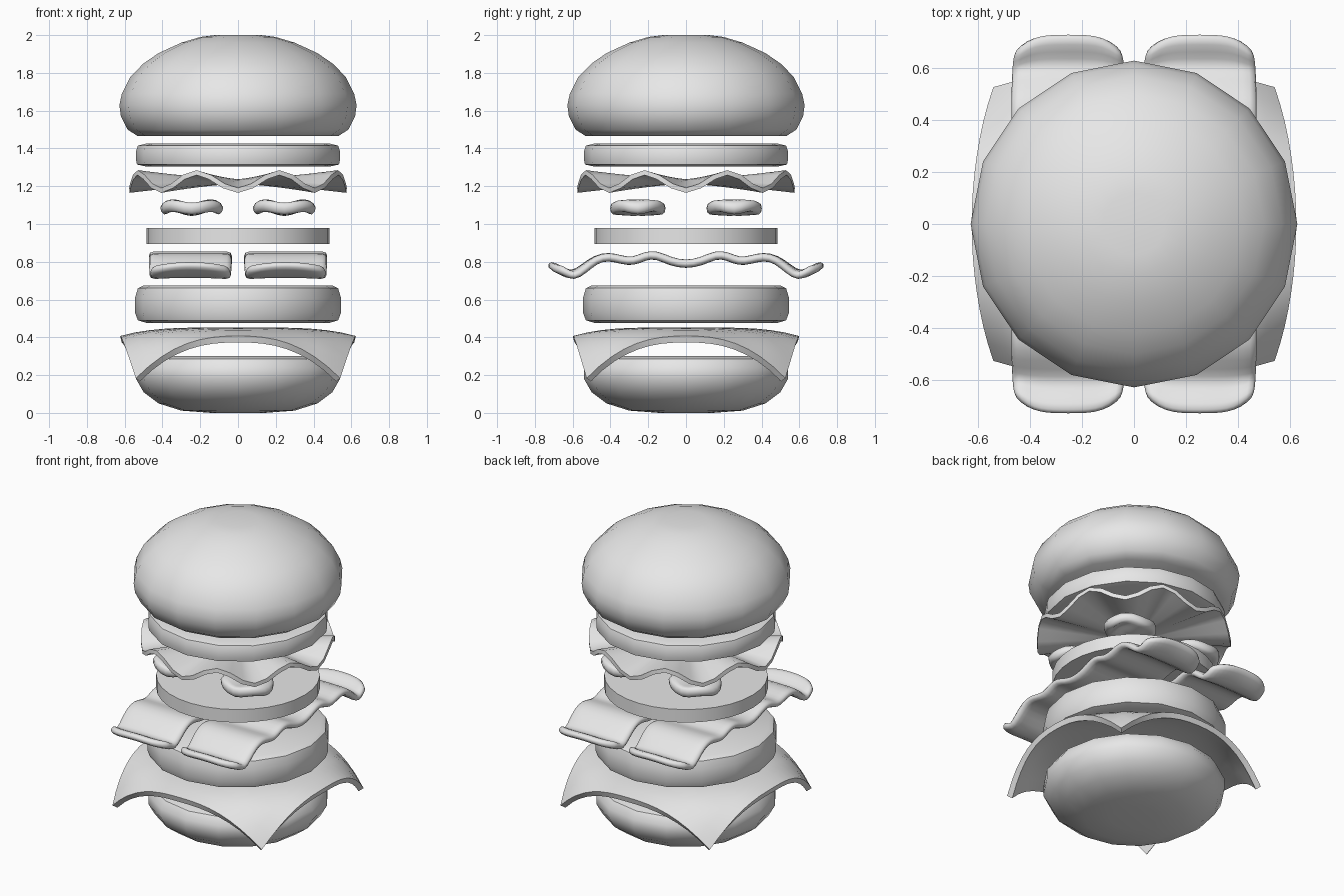
import bpy
import bmesh
import math

old = bpy.data.objects.get("Cube")
if old:
    bpy.data.objects.remove(old, do_unlink=True)

GREY = (0.8, 0.8, 0.8, 1.0)
mat = bpy.data.materials.new("plain_grey")
mat.use_nodes = True
mat.diffuse_color = GREY
mat.node_tree.nodes["Principled BSDF"].inputs["Base Color"].default_value = GREY


def finish(name, bm, thickness=0.0, subdivide=0, angle=40):
    """Turn a bmesh into a finished, smooth shaded object."""
    bmesh.ops.remove_doubles(bm, verts=bm.verts, dist=0.0001)
    bmesh.ops.recalc_face_normals(bm, faces=bm.faces)
    me = bpy.data.meshes.new(name)
    bm.to_mesh(me)
    bm.free()
    obj = bpy.data.objects.new(name, me)
    bpy.context.collection.objects.link(obj)
    if thickness:
        mod = obj.modifiers.new("thickness", 'SOLIDIFY')
        mod.thickness = thickness
        mod.offset = 0
    if subdivide:
        mod = obj.modifiers.new("rounding", 'SUBSURF')
        mod.levels = mod.render_levels = subdivide
    if obj.modifiers:
        deps = bpy.context.evaluated_depsgraph_get()
        me = bpy.data.meshes.new_from_object(obj.evaluated_get(deps))
        obj.modifiers.clear()
        obj.data = me
        me.name = name
    me.materials.clear()
    me.materials.append(mat)
    me.polygons.foreach_set("use_smooth", [True] * len(me.polygons))
    me.set_sharp_from_angle(angle=math.radians(angle))
    return obj


def lathe(name, profile, sides=16):
    """Spin a (radius, height) profile, with its ends closed on the axis."""
    bm = bmesh.new()
    points = [(0, profile[0][1])] + profile + [(0, profile[-1][1])]
    verts = [bm.verts.new((r, 0, z)) for r, z in points]
    edges = [bm.edges.new(pair) for pair in zip(verts, verts[1:])]
    bmesh.ops.spin(bm, geom=verts + edges, cent=(0, 0, 0), axis=(0, 0, 1),
                   angle=math.tau, steps=sides, use_merge=True)
    return finish(name, bm)


def sheet(name, cols, rows, place, **options):
    """Grid of faces; place(s, t) maps the unit square to a position."""
    bm = bmesh.new()
    grid = [[bm.verts.new(place(i / cols, j / rows)) for i in range(cols + 1)]
            for j in range(rows + 1)]
    for a, b in zip(grid, grid[1:]):
        for i in range(cols):
            bm.faces.new((a[i], a[i + 1], b[i + 1], b[i]))
    return finish(name, bm, **options)


# Buns, patty and round slices
lathe("bottom_bun", [(0.14, 0), (0.3, 0.012), (0.42, 0.05), (0.5, 0.11),
                     (0.54, 0.18), (0.54, 0.24), (0.51, 0.285), (0.45, 0.3)])
lathe("patty", [(0.48, 0.475), (0.53, 0.49), (0.545, 0.53), (0.545, 0.61),
                (0.53, 0.66), (0.5, 0.675)])
lathe("round_slice", [(0.485, 0.895), (0.485, 0.98)], sides=32)
lathe("upper_slice", [(0.49, 1.305), (0.535, 1.315), (0.54, 1.34), (0.54, 1.385),
                      (0.53, 1.415), (0.49, 1.425)])
lathe("top_bun", [(0.53, 1.465), (0.585, 1.5), (0.62, 1.57), (0.628, 1.63),
                  (0.615, 1.69), (0.57, 1.78), (0.5, 1.85), (0.42, 1.905),
                  (0.3, 1.96), (0.2, 1.99), (0.12, 2.0)])


# Square cheese with drooping corners
def cheese(s, t):
    u, v = 2 * s - 1, 2 * t - 1
    droop = 0.045 * max(abs(u), abs(v)) ** 4 + 0.215 * abs(u * v) ** 2.5
    return (u * (0.62 - 0.09 * v * v), v * (0.595 - 0.08 * u * u), 0.435 - droop)


sheet("cheese", 16, 16, cheese, thickness=0.035)


# Two wavy bacon strips
WAVE = [(0, 0.785), (0.08, 0.8), (0.16, 0.84), (0.22, 0.83), (0.28, 0.8),
        (0.34, 0.81), (0.41, 0.83), (0.48, 0.815), (0.55, 0.76),
        (0.61, 0.725), (0.67, 0.76), (0.73, 0.79)]
STEPS = len(WAVE) - 1


def bacon(center):
    def place(s, t):
        u = 2 * s - 1
        k = round(t * 2 * STEPS) - STEPS
        y, z = WAVE[abs(k)]
        end = (y / 0.73) ** 6
        y -= 0.07 * end * u ** 4
        z -= 0.025 * end * u * u
        return (center + 0.222 * u * (1 - 0.06 * end), math.copysign(y, k), z)
    return place


for side, sign in (("left", 1), ("right", -1)):
    sheet(side + "_bacon", 8, 2 * STEPS, bacon(sign * 0.2525),
          thickness=0.045, subdivide=1, angle=60)


# Four curved pickle slices
def pickle(cx, cy):
    def place(s, t):
        a = s * math.tau
        x = t * math.cos(a)
        y = t * math.sin(a)
        return (cx + 0.17 * x, cy + 0.155 * y,
                1.075 + 0.14 * x * x - 0.165 * x ** 4)
    return place


for end, ysign in (("front", -1), ("back", 1)):
    for side, xsign in (("left", 1), ("right", -1)):
        sheet(f"{end}_{side}_pickle", 12, 4, pickle(xsign * 0.245, ysign * 0.255),
              thickness=0.065, subdivide=1, angle=60)


# Frilled lettuce leaf with eight waves
def lettuce(s, t):
    a = s * math.tau
    frill = math.cos(8 * a)
    return (0.575 * t * math.cos(a), 0.575 * t * math.sin(a),
            1.225 - 0.047 * frill * t ** 1.5)


sheet("lettuce", 48, 8, lettuce, thickness=0.026)
